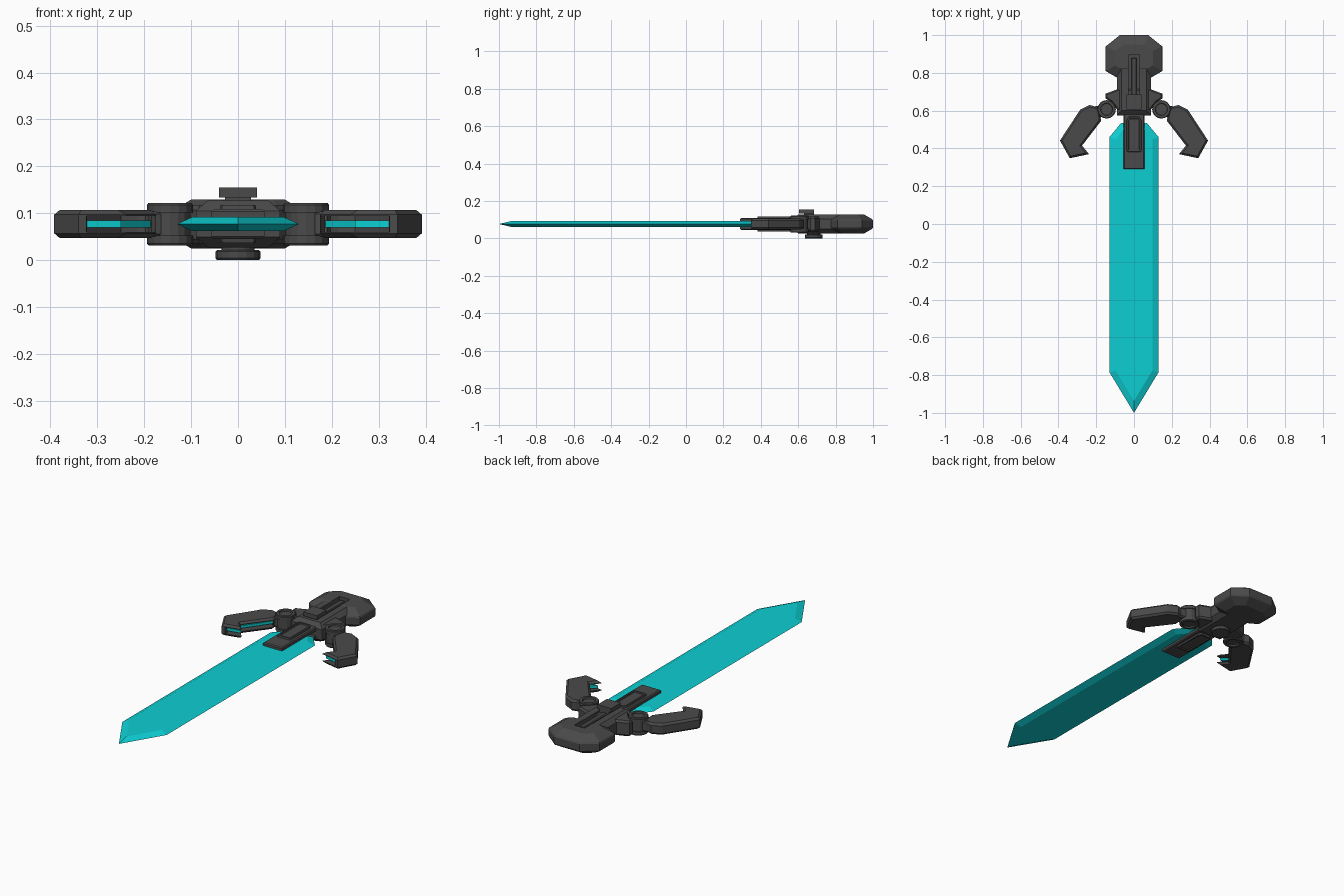
import bpy, bmesh, math
from mathutils import Vector

if "Cube" in bpy.data.objects:
    bpy.data.objects.remove(bpy.data.objects["Cube"])

MID = 0.077  # height of the blade plane


def material(name, rgb):
    m = bpy.data.materials.new(name)
    m.diffuse_color = (*rgb, 1)
    m.use_nodes = True
    m.node_tree.nodes["Principled BSDF"].inputs["Base Color"].default_value = m.diffuse_color
    return m


GREY = material("dark grey metal", (0.068, 0.068, 0.068))
CYAN = material("cyan crystal", (0.004, 0.62, 0.645))


def offset(pts, d):
    """Move every edge of a counter-clockwise outline inward by d."""
    out = []
    n = len(pts)
    for i in range(n):
        a, b, c = (Vector(pts[(i + k) % n]) for k in (-1, 0, 1))
        e, f = (b - a).normalized(), (c - b).normalized()
        n1, n2 = Vector((-e.y, e.x)), Vector((-f.y, f.x))
        out.append(b + (n1 + n2) * (d / max(0.3, 1 + n1.dot(n2))))
    return out


def solid(name, pts, levels, mat=GREY):
    """Stack an outline through (height, inset) levels and cap both ends."""
    area = sum(p[0] * q[1] - q[0] * p[1] for p, q in zip(pts, pts[1:] + pts[:1]))
    if area < 0:
        pts = pts[::-1]
    bm = bmesh.new()
    rings = [[bm.verts.new((p.x, p.y, z)) for p in offset(pts, d)] for z, d in levels]
    n = len(pts)
    for lo, hi in zip(rings, rings[1:]):
        for i in range(n):
            j = (i + 1) % n
            bm.faces.new((lo[i], lo[j], hi[j], hi[i]))
    bm.faces.new(rings[0][::-1])
    bm.faces.new(rings[-1])
    me = bpy.data.meshes.new(name)
    bm.to_mesh(me)
    bm.free()
    me.materials.append(mat)
    ob = bpy.data.objects.new(name, me)
    bpy.context.collection.objects.link(ob)
    return ob


def sym(half):
    """Mirror a right-hand half outline across x = 0."""
    return half + [(-x, y) for x, y in half[::-1] if x > 0]


def rect(hx, y0, y1):
    return [(-hx, y0), (hx, y0), (hx, y1), (-hx, y1)]


def circle(x, y, r, n=16):
    return [(x + r * math.cos(2 * math.pi * i / n),
             y + r * math.sin(2 * math.pi * i / n)) for i in range(n)]


def chamfered(z0, z1, c, inset):
    return [(z0, inset), (z0 + c, 0), (z1 - c, 0), (z1, inset)]


def cut(target, cutter):
    mod = target.modifiers.new("cut", "BOOLEAN")
    mod.operation, mod.solver, mod.object = "DIFFERENCE", "EXACT", cutter
    bpy.context.view_layer.objects.active = target
    bpy.ops.object.modifier_apply(modifier=mod.name)
    bpy.data.objects.remove(cutter)


# Blade with bevelled cutting edges
solid("blade", sym([(0, -1.0), (0.13, -0.785), (0.13, 0.46), (0.068, 0.535)]),
      [(0.062, 0.033), (MID, 0), (0.092, 0.033)], CYAN)

# Pommel head, neck and side lugs
head = solid("head", sym([(0.09, 0.775), (0.15, 0.81), (0.15, 0.94), (0.075, 1.0)]),
             [(0.025, 0.05), (0.052, 0.004), (0.06, 0), (0.095, 0), (0.102, 0.004), (0.129, 0.05)])
neck = solid("neck", rect(0.09, 0.575, 0.86), chamfered(0.027, 0.127, 0.022, 0.025))
solid("side_lugs", sym([(0.085, 0.60), (0.12, 0.645), (0.15, 0.665), (0.15, 0.69), (0.085, 0.715)]),
      chamfered(0.035, 0.117, 0.01, 0.008))

# Long slot with a slider bar inside it
for part in (head, neck):
    cut(part, solid("slot_cutter", rect(0.03, 0.66, 0.895), [(0.10, 0), (0.2, 0)]))
solid("slider_bar", rect(0.014, 0.66, 0.88), chamfered(0.09, 0.122, 0.004, 0.004))

# Raised thumb catch on top, round button underneath
solid("catch_stem", rect(0.028, 0.63, 0.685), [(0.10, 0), (0.136, 0)])
solid("catch", rect(0.04, 0.605, 0.685), [(0.134, 0), (0.155, 0)])
solid("button_stem", circle(0, 0.683, 0.035), [(0.018, 0), (0.04, 0)])
solid("button", circle(0, 0.683, 0.048), [(0, 0.003), (0.004, 0), (0.018, 0), (0.022, 0.004)])

# Clamp plates holding the blade from both sides
for side, label in ((1, "upper"), (-1, "lower")):
    def heights(levels):
        out = [(MID + side * h, d) for h, d in levels]
        return out if side > 0 else out[::-1]
    solid(label + "_clamp", rect(0.056, 0.29, 0.60),
          heights([(0.013, 0), (0.027, 0), (0.032, 0.005)]))
    solid(label + "_clamp_rib",
          sym([(0.035, 0.38), (0.04, 0.39), (0.04, 0.55), (0.028, 0.57)]),
          heights([(0.025, 0), (0.041, 0.003), (0.041, 0.011), (0.036, 0.013)]))

# Hinged guard arms, one per side
ARM = [(0.175, 0.545), (0.275, 0.415), (0.238, 0.37), (0.34, 0.348),
       (0.392, 0.442), (0.285, 0.605), (0.235, 0.63), (0.18, 0.615)]
SLOT = [(0.15, 0.50), (0.19, 0.572), (0.215, 0.58), (0.25, 0.57), (0.358, 0.436),
        (0.322, 0.372), (0.325, 0.30), (0.18, 0.30)]
STRIP = [(0.187, 0.56), (0.22, 0.59), (0.26, 0.575), (0.365, 0.436),
         (0.328, 0.366), (0.25, 0.382), (0.29, 0.415)]
for side, label in ((1, "right"), (-1, "left")):
    def flip(pts):
        return [(side * x, y) for x, y in pts]
    arm = solid(label + "_arm", flip(ARM), chamfered(0.047, 0.107, 0.01, 0.01))
    cut(arm, solid("arm_cutter", flip(SLOT), [(0.06, 0), (0.094, 0)]))
    solid(label + "_arm_strip", flip(STRIP), [(0.07, 0), (0.084, 0)], CYAN)
    # Link and hinge barrel with dished ends
    solid(label + "_link", flip([(0.145, 0.575), (0.19, 0.56), (0.22, 0.62), (0.145, 0.635)]),
          chamfered(0.05, 0.104, 0.006, 0.005))
    solid(label + "_hinge", circle(side * 0.145, 0.607, 0.049),
          [(0.039, 0.018), (0.031, 0.016), (0.031, 0.003), (0.035, 0), (0.052, 0), (0.052, 0.005),
           (0.102, 0.005), (0.102, 0), (0.118, 0), (0.122, 0.003), (0.122, 0.016), (0.114, 0.018)])
